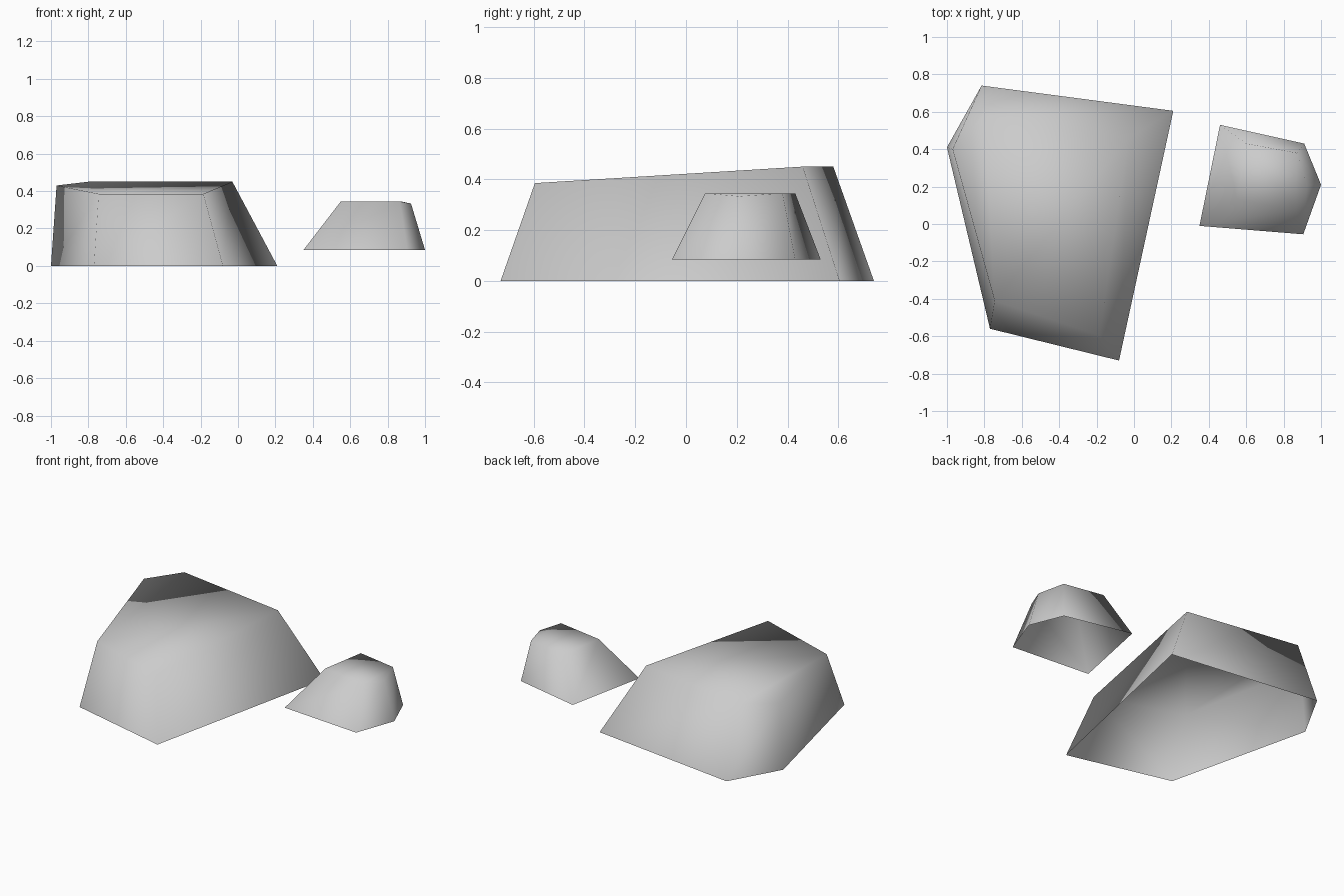
import bpy
import bmesh

if "Cube" in bpy.data.objects:
    bpy.data.objects.remove(bpy.data.objects["Cube"])

stone = bpy.data.materials.new("stone_grey")
stone.diffuse_color = (0.6, 0.6, 0.6, 1)
stone.use_nodes = True
stone.node_tree.nodes["Principled BSDF"].inputs["Base Color"].default_value = stone.diffuse_color


def rock(name, base, base_z, top):
    """Open-bottomed rock: a base outline tapering to a slightly uneven cap."""
    bm = bmesh.new()
    low = [bm.verts.new((x, y, base_z)) for x, y in base]
    high = [bm.verts.new(p) for p in top]
    n = len(base)
    for i in range(n):
        j = (i + 1) % n
        bm.faces.new((low[i], low[j], high[j], high[i]))
    bm.faces.new(high)
    # smooth all over, like a soft worn boulder
    for f in bm.faces:
        f.smooth = True
    mesh = bpy.data.meshes.new(name)
    bm.to_mesh(mesh)
    bm.free()
    mesh.materials.append(stone)
    obj = bpy.data.objects.new(name, mesh)
    bpy.context.collection.objects.link(obj)
    return obj


# Large rock, outline counter-clockwise from the left corner
rock("large_rock",
     [(-1.0, 0.41), (-0.77, -0.56), (-0.08, -0.73), (0.21, 0.605), (-0.815, 0.74)], 0,
     [(-0.97, 0.40, 0.43), (-0.745, -0.41, 0.385), (-0.185, -0.595, 0.385),
      (-0.03, 0.46, 0.45), (-0.80, 0.58, 0.45)])

# Small rock, outline counter-clockwise from the front left corner
rock("small_rock",
     [(0.35, -0.01), (0.905, -0.055), (1.0, 0.21), (0.91, 0.43), (0.46, 0.53)], 0.085,
     [(0.55, 0.13, 0.345), (0.865, 0.075, 0.345), (0.925, 0.21, 0.333),
      (0.87, 0.38, 0.345), (0.60, 0.43, 0.345)])
